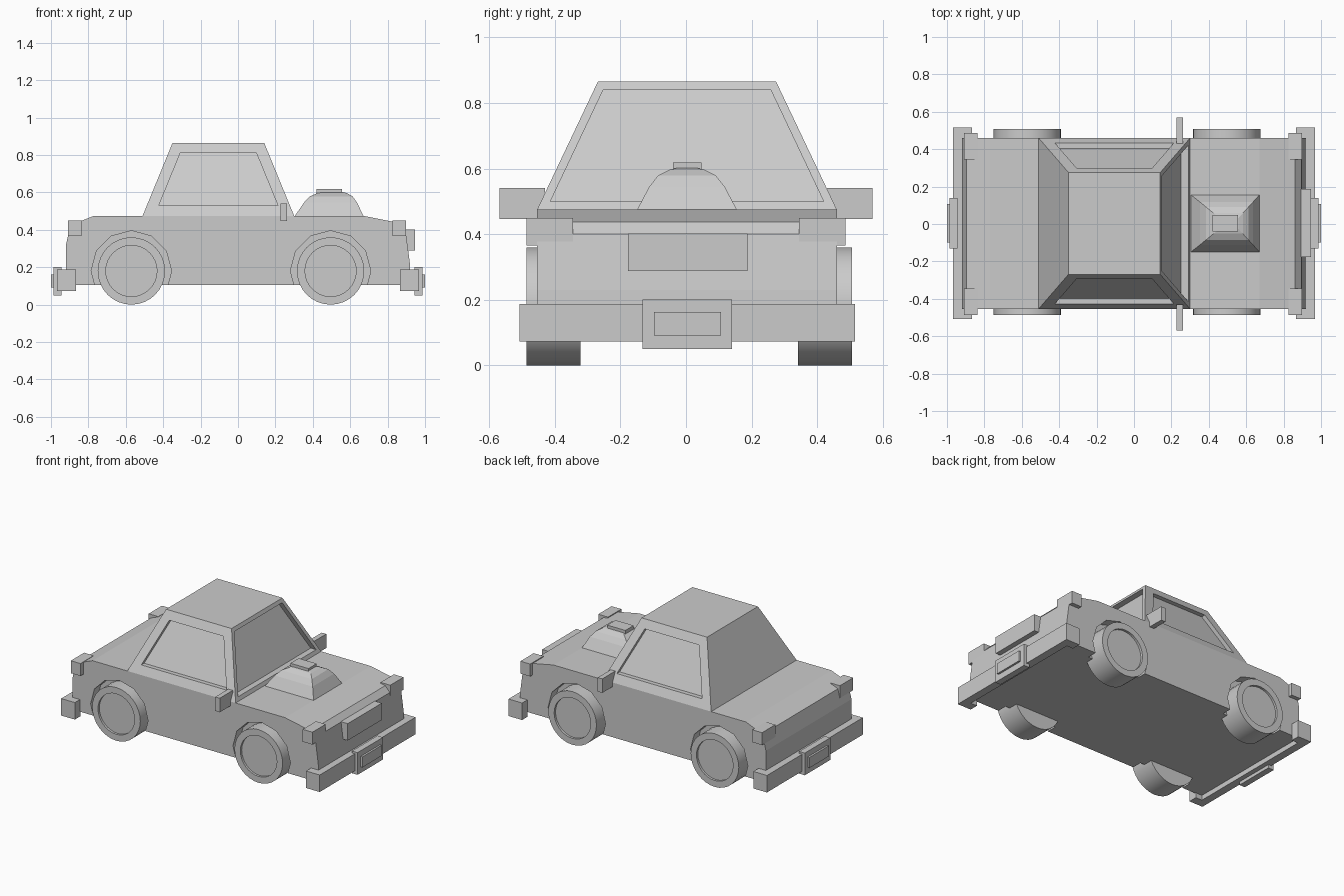
import bpy, bmesh
from math import radians
from mathutils import Matrix, Vector

if "Cube" in bpy.data.objects:
    bpy.data.objects.remove(bpy.data.objects["Cube"])

YC = 0.003                       # body centre line
AXLES = (-0.57, 0.495)


def finish(name, bm):
    bmesh.ops.recalc_face_normals(bm, faces=bm.faces[:])
    me = bpy.data.meshes.new(name)
    bm.to_mesh(me)
    bm.free()
    ob = bpy.data.objects.new(name, me)
    bpy.context.collection.objects.link(ob)
    return ob


def box(name, x, y, z):
    bm = bmesh.new()
    bmesh.ops.create_cube(bm, size=1)
    for v in bm.verts:
        v.co = Vector(((x[0], x[1])[v.co.x > 0], (y[0], y[1])[v.co.y > 0], (z[0], z[1])[v.co.z > 0]))
    return finish(name, bm)


def prism(name, pts, place, a, b):
    """Extrude a 2D outline from a to b; place maps (u, v, depth) to a point."""
    bm = bmesh.new()
    f = bm.faces.new([bm.verts.new(place(u, v, a)) for u, v in pts])
    r = bmesh.ops.extrude_face_region(bm, geom=[f])
    shift = Vector(place(0, 0, b)) - Vector(place(0, 0, a))
    bmesh.ops.translate(bm, vec=shift, verts=[v for v in r['geom'] if isinstance(v, bmesh.types.BMVert)])
    return finish(name, bm)


def loft(bm, layers):
    """Stack rectangles (x0, x1, half_y, z) into a capped solid."""
    rings = []
    for x0, x1, h, z in layers:
        rings.append([bm.verts.new((x, YC + y, z)) for x, y in ((x0, -h), (x1, -h), (x1, h), (x0, h))])
    for lo, hi in zip(rings, rings[1:]):
        for i in range(4):
            j = (i + 1) % 4
            bm.faces.new((lo[i], lo[j], hi[j], hi[i]))
    bm.faces.new(rings[0][::-1])
    bm.faces.new(rings[-1])
    bmesh.ops.recalc_face_normals(bm, faces=bm.faces[:])


def cylinder(bm, x, y0, y1, r, n):
    m = Matrix.Translation((x, (y0 + y1) / 2, 0.18)) @ Matrix.Rotation(radians(90), 4, 'X')
    bmesh.ops.create_cone(bm, cap_ends=True, segments=n, radius1=r, radius2=r, depth=abs(y1 - y0), matrix=m)


# Lower body from its side profile
side = [(-0.92, 0.105), (-0.92, 0.32), (-0.895, 0.425), (-0.77, 0.475), (0.67, 0.475),
        (0.86, 0.437), (0.895, 0.40), (0.918, 0.23), (0.925, 0.105)]
body = prism("body", side, lambda u, v, d: (u, d, v), YC - 0.457, YC + 0.457)

# Wheel arches cut into the body sides
bm = bmesh.new()
for x in AXLES:
    for s in (-1, 1):
        cylinder(bm, x, YC + s * 0.39, YC + s * 0.6, 0.215, 12)
cutter = finish("arch_cutter", bm)
cutter.hide_render = True
mod = body.modifiers.new("arches", 'BOOLEAN')
mod.operation, mod.solver, mod.object = 'DIFFERENCE', 'EXACT', cutter
bpy.context.view_layer.objects.active = body
bpy.ops.object.modifier_apply(modifier="arches")
bpy.data.objects.remove(cutter)

# Cabin with recessed windscreen and side windows
bm = bmesh.new()
loft(bm, [(-0.51, 0.30, 0.457, 0.475), (-0.35, 0.14, 0.272, 0.865)])
for axis, sign, margin, depth in ((0, 1, 0.026, 0.04), (1, 1, 0.06, 0.03), (1, -1, 0.06, 0.03)):
    bm.normal_update()
    f = max(bm.faces, key=lambda f: f.normal[axis] * sign * (f.calc_area() > 0.1))
    bmesh.ops.inset_individual(bm, faces=[f], thickness=margin, use_even_offset=True)
    g = bmesh.ops.extrude_discrete_faces(bm, faces=[f])['faces'][0]
    for v in g.verts:
        v.co[axis] -= sign * depth
finish("cabin", bm)

# Bonnet scoop and its cap
bm = bmesh.new()
loft(bm, [(0.305, 0.67, 0.152, 0.475), (0.352, 0.637, 0.115, 0.545), (0.385, 0.612, 0.088, 0.579),
          (0.425, 0.582, 0.055, 0.596), (0.46, 0.56, 0.03, 0.602)])
finish("bonnet_scoop", bm)
box("scoop_cap", (0.42, 0.555), (-0.04, 0.048), (0.58, 0.618))

# Wheels with dished hubs
for end, x in zip(("rear", "front"), AXLES):
    for tag, s in (("right", -1), ("left", 1)):
        bm = bmesh.new()
        yo = 0.01 + s * 0.497
        cylinder(bm, x, yo - s * 0.165, yo, 0.18, 32)
        bm.normal_update()
        f = max(bm.faces, key=lambda f: f.calc_center_median().y * s)
        bmesh.ops.inset_individual(bm, faces=[f], thickness=0.043, use_even_offset=True)
        g = bmesh.ops.extrude_discrete_faces(bm, faces=[f])['faces'][0]
        for v in g.verts:
            v.co.y -= s * 0.015
        w = finish(f"{end}_{tag}_wheel", bm)
        bpy.ops.object.select_all(action='DESELECT')
        w.select_set(True)
        bpy.context.view_layer.objects.active = w
        bpy.ops.object.shade_smooth_by_angle(angle=radians(30))

# Lamps and mirrors on both sides
for tag, s in (("right", -1), ("left", 1)):
    y = sorted((s * 0.345, s * 0.487))
    box(f"{tag}_headlamp", (0.825, 0.898), y, (0.366, 0.45))
    box(f"{tag}_tail_lamp", (-0.91, -0.838), y, (0.366, 0.45))
    box(f"{tag}_mirror", (0.228, 0.262), sorted((s * 0.43, s * 0.569)), (0.446, 0.541))

# Grille
box("grille", (0.86, 0.945), (-0.177, 0.187), (0.288, 0.402))

# Wrap-around bumpers and number plates
for tag, s in (("front", 1), ("rear", -1)):
    w = 0.512
    outline = [(0.865, -w), (0.967, -w), (0.967, w), (0.865, w),
               (0.865, w - 0.06), (0.913, w - 0.06), (0.913, 0.06 - w), (0.865, 0.06 - w)]
    prism(f"{tag}_bumper", outline, lambda u, v, d: (s * u, v + 0.004, d), 0.072, 0.187)
    box(f"{tag}_plate_holder", sorted((s * 0.945, s * 0.987)), (-0.132, 0.14), (0.05, 0.2))
    box(f"{tag}_plate", sorted((s * 0.97, s * 1.0)), (-0.098, 0.107), (0.091, 0.162))
